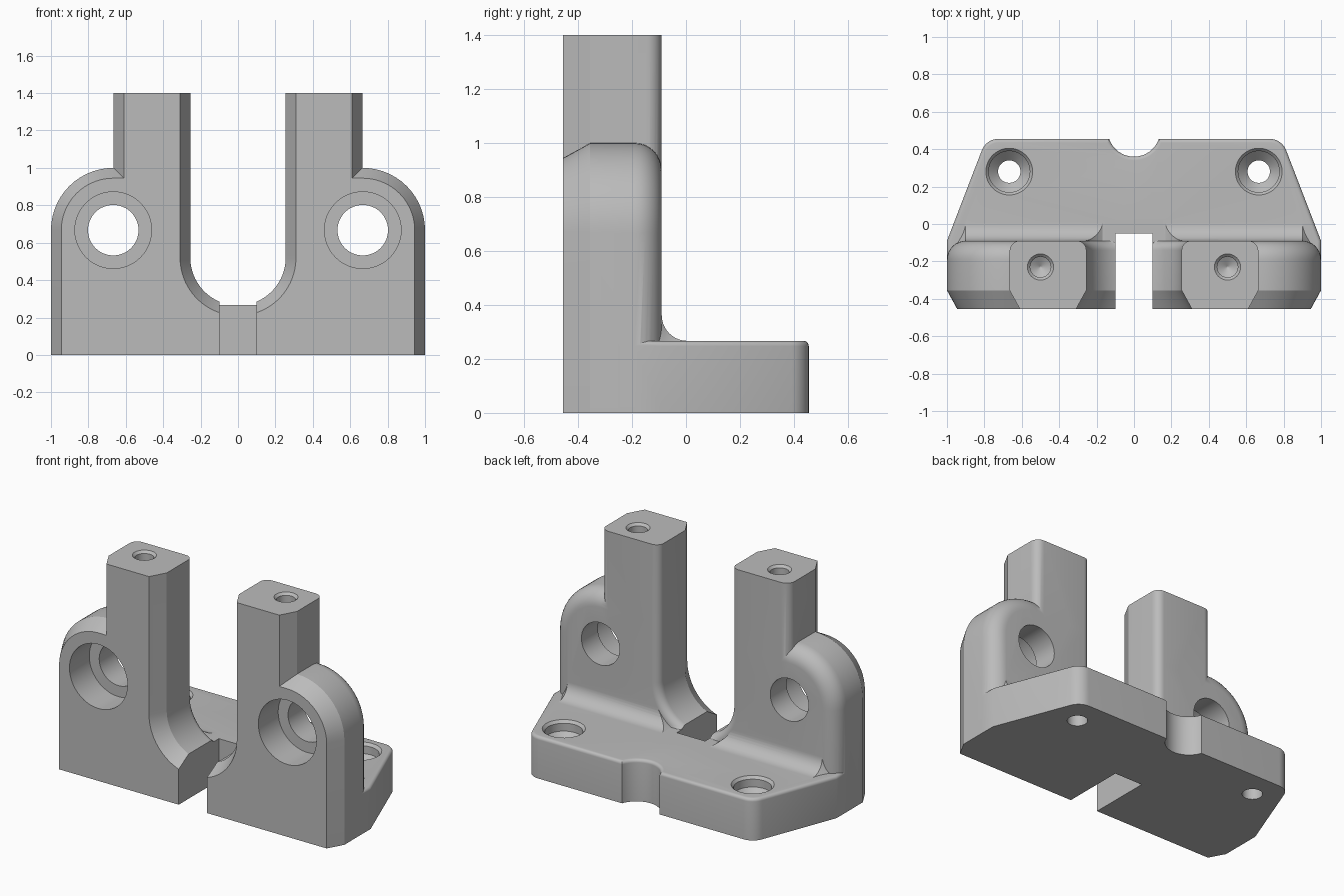
import bpy, bmesh
from math import sin, cos, pi, radians, asin

cube = bpy.data.objects.get("Cube")
if cube:
    bpy.data.objects.remove(cube)

mat = bpy.data.materials.new("plain grey")
mat.use_nodes = True
GREY = (0.5, 0.5, 0.5, 1)
mat.diffuse_color = GREY
mat.node_tree.nodes["Principled BSDF"].inputs["Base Color"].default_value = GREY

FRONT, BACK, TOP = -0.455, -0.09, 0.267   # plate front, plate back, base top
N = 14


def arc(cx, cy, r, a0, a1, n=N):
    """Points on an arc, angles in degrees."""
    return [(cx + r * cos(radians(a0 + (a1 - a0) * i / n)),
             cy + r * sin(radians(a0 + (a1 - a0) * i / n))) for i in range(n + 1)]


def mirrored(half):
    """Close a right-hand half outline across x = 0."""
    return half + [(-x, y) for x, y in reversed(half)]


def loft(name, sections, bevel_top=0):
    """Skin a list of equal-length 3D loops and cap both ends."""
    bm = bmesh.new()
    rings = [[bm.verts.new(p) for p in s] for s in sections]
    for a, b in zip(rings, rings[1:]):
        for i in range(len(a)):
            j = (i + 1) % len(a)
            bm.faces.new((a[i], a[j], b[j], b[i]))
    bm.faces.new(rings[0])
    cap = bm.faces.new(rings[-1])
    bmesh.ops.recalc_face_normals(bm, faces=bm.faces)
    if bevel_top:
        bmesh.ops.bevel(bm, geom=list(cap.edges), offset=bevel_top, segments=6,
                        profile=0.5, affect='EDGES', clamp_overlap=True)
    me = bpy.data.meshes.new(name)
    bm.to_mesh(me)
    bm.free()
    ob = bpy.data.objects.new(name, me)
    bpy.context.collection.objects.link(ob)
    me.materials.append(mat)
    return ob


def turned(name, x, c, steps, axis):
    """Round cutter: steps are (position along axis, radius)."""
    secs = []
    for t, r in steps:
        ring = arc(x, c, r, 0, 360, 48)[:-1]
        secs.append([(u, t, v) if axis == 'Y' else (u, v, t) for u, v in ring])
    return loft(name, secs)


def combine(body, other, op):
    m = body.modifiers.new("join", 'BOOLEAN')
    m.operation, m.object, m.solver = op, other, 'EXACT'
    bpy.context.view_layer.objects.active = body
    bpy.ops.object.modifier_apply(modifier=m.name)
    bpy.data.objects.remove(other)


# Upright plate: chamfered at the front, rounded at the back
def plate_outline(d):
    return mirrored([(1 - d, 0)] + arc(0.667, 0.667, 0.333 - d, 0, 90))


steps = [(FRONT, 0.055), (FRONT + 0.1, 0)]
steps += [(y, 0.1 - r) for r, y in arc(0, BACK - 0.1, 0.1, 0, 90, 8)]
body = loft("bracket_body", [[(x, y, z) for x, z in plate_outline(d)] for y, d in steps])

# Foot with rounded upper edge and a round notch in the back
half = [(1, -0.25), (1, -0.09)] + arc(0.725, 0.36, 0.095, 20, 90, 8)
a = 180 + 180 / pi * asin(0.045 / 0.14)
half += arc(0, 0.5, 0.14, 540 - a, 270, 12)[:-1] + [(0, 0.36)]
outline = half + [(-x, y) for x, y in reversed(half[:-1])]
foot = loft("foot", [[(x, y, z) for x, y in outline] for z in (0, TOP)], bevel_top=0.06)
combine(body, foot, 'UNION')

# Fillet where the plate meets the foot, fading out at its ends
cove = [(-0.22, 0.1), (-0.22, 0.362)] + arc(0.005, 0.362, 0.095, 180, 270, 10) + [(0.005, 0.1)]
ends = [(0.97, 0.08), (0.945, 0.035), (0.9, 0)]
ends += [(-x, s) for x, s in reversed(ends)]
combine(body, loft("fillet", [[(x, y - s, z - s) for y, z in cove] for x, s in ends]), 'UNION')

# Two posts
for side in (1, -1):
    plan = [(0.2, FRONT), (0.61, FRONT), (0.665, FRONT + 0.1)]
    plan += arc(0.61, BACK - 0.055, 0.055, 0, 90, 8) + [(0.2, BACK)]
    post = loft("post", [[(side * x, y, z) for x, y in plan] for z in (0.4, 1.4)])
    combine(body, post, 'UNION')


# U-shaped opening, flared at front and back
def u_shape(d, floor):
    pts = arc(0, 0.52, 0.255 + d, 180, 360, 48)
    return [(-0.255 - d, 1.6)] + [(x, max(z, floor)) for x, z in pts] + [(0.255 + d, 1.6)]


steps = [(FRONT - 0.1, 0.11, 0), (FRONT + 0.1, 0, 0)]
steps += [(y, 0.05 - r, TOP) for r, y in arc(0, BACK - 0.05, 0.05, 0, 90, 8)]
steps += [(0.02, 0.05, TOP)]
opening = loft("opening", [[(x, y, z) for x, z in u_shape(d, f)] for y, d, f in steps])
combine(body, opening, 'DIFFERENCE')

# Slot through the front of the foot
slot = [(-0.1, -0.6), (0.1, -0.6), (0.1, -0.05), (-0.1, -0.05)]
combine(body, loft("slot", [[(x, y, z) for x, y in slot] for z in (-0.1, 0.6)]), 'DIFFERENCE')

# Rod bores, foot screw holes and post holes
for side in (1, -1):
    bore = [(-0.6, 0.205), (-0.255, 0.205), (-0.255, 0.135), (0.1, 0.135)]
    screw = [(-0.1, 0.06), (0.15, 0.06), (0.2, 0.11), (0.25, 0.11), (TOP, 0.125), (0.4, 0.125)]
    pilot = [(1.1, 0.004), (1.13, 0.055), (1.385, 0.055), (1.4, 0.07), (1.5, 0.07)]
    for name, x, c, st, ax in (("rod_bore", 0.667, 0.667, bore, 'Y'),
                               ("screw_hole", 0.667, 0.28, screw, 'Z'),
                               ("post_hole", 0.5, -0.23, pilot, 'Z')):
        combine(body, turned(name, side * x, c, st, ax), 'DIFFERENCE')

# Smooth curves, crisp edges
bpy.ops.object.select_all(action='DESELECT')
body.select_set(True)
bpy.context.view_layer.objects.active = body
bpy.ops.object.shade_smooth_by_angle(angle=radians(25))
